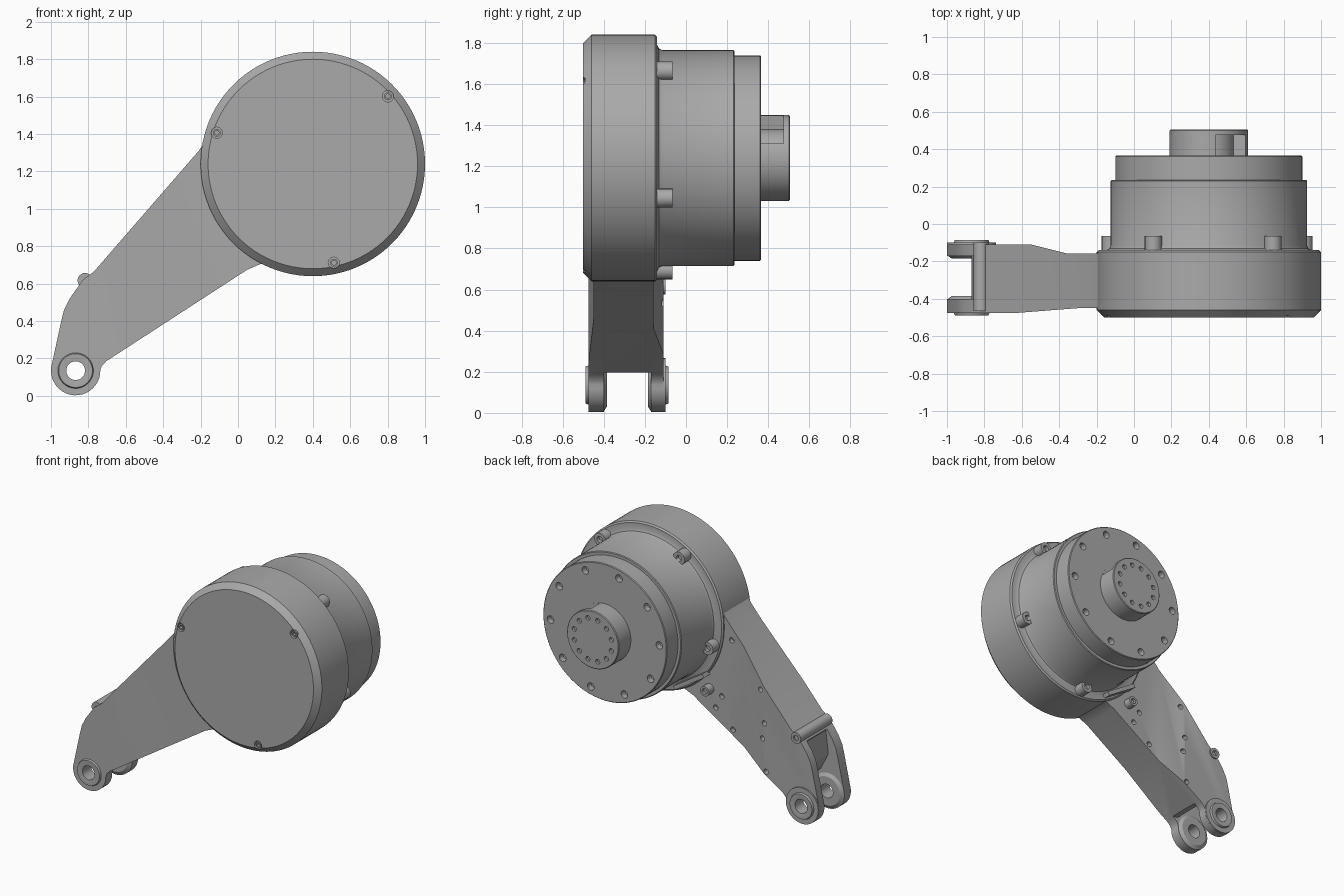
import bpy, bmesh, math
from mathutils import Vector

if "Cube" in bpy.data.objects:
    bpy.data.objects.remove(bpy.data.objects["Cube"], do_unlink=True)

metal = bpy.data.materials.new("grey_metal")
metal.use_nodes = True
metal.diffuse_color = (0.4, 0.4, 0.4, 1)
metal.node_tree.nodes["Principled BSDF"].inputs["Base Color"].default_value = metal.diffuse_color

HUB = (0.4, 1.24)          # motor axis (x, z)
PIVOT = (-0.868, 0.135)    # fork axis (x, z)


def finish(name, bm):
    bmesh.ops.remove_doubles(bm, verts=bm.verts, dist=1e-5)
    bmesh.ops.recalc_face_normals(bm, faces=bm.faces)
    mesh = bpy.data.meshes.new(name)
    bm.to_mesh(mesh)
    bm.free()
    mesh.materials.append(metal)
    ob = bpy.data.objects.new(name, mesh)
    bpy.context.collection.objects.link(ob)
    return ob


def add_lathe(bm, centre, profile, steps=96, closed=False):
    """Spin (radius, y) points about an axis parallel to y."""
    vs = [bm.verts.new((centre[0] + r, y, centre[1])) for r, y in profile]
    pairs = list(zip(vs, vs[1:])) + ([(vs[-1], vs[0])] if closed else [])
    geom = vs + [bm.edges.new(p) for p in pairs]
    bmesh.ops.spin(bm, geom=geom, cent=(centre[0], 0, centre[1]), axis=(0, 1, 0),
                   angle=math.tau, steps=steps, use_duplicate=False)


def lathe(name, centre, profile, steps=96, closed=False):
    bm = bmesh.new()
    add_lathe(bm, centre, profile, steps, closed)
    return finish(name, bm)


def rods(name, centres, r, y0, y1, steps=20):
    """Solid round rods along y, one per (x, z) centre."""
    bm = bmesh.new()
    for c in centres:
        add_lathe(bm, c, [(0, y0), (r, y0), (r, y1), (0, y1)], steps)
    return finish(name, bm)


def prism(name, points, vector):
    """Extrude a flat outline along a vector."""
    bm = bmesh.new()
    face = bm.faces.new([bm.verts.new(p) for p in points])
    new = bmesh.ops.extrude_face_region(bm, geom=[face])["geom"]
    bmesh.ops.translate(bm, vec=Vector(vector),
                        verts=[v for v in new if isinstance(v, bmesh.types.BMVert)])
    return finish(name, bm)


def side_prism(name, outline, y0, y1):
    return prism(name, [(x, y0, z) for x, z in outline], (0, y1 - y0, 0))


def boolean(target, tool, operation="DIFFERENCE"):
    mod = target.modifiers.new("shape", "BOOLEAN")
    mod.operation, mod.solver, mod.object = operation, "EXACT", tool
    bpy.context.view_layer.objects.active = target
    bpy.ops.object.modifier_apply(modifier=mod.name)
    bpy.data.objects.remove(tool, do_unlink=True)


def ring_points(count, radius, phase, centre=HUB):
    angles = [math.radians(phase + 360 * i / count) for i in range(count)]
    return [(centre[0] + radius * math.cos(a), centre[1] + radius * math.sin(a)) for a in angles]


# Motor housing with chamfered front rim and narrower rear barrel
housing = lathe("motor_housing", HUB, [
    (0, -0.5), (0.56, -0.5), (0.6, -0.46), (0.6, -0.15), (0.59, -0.14), (0.55, -0.14),
    (0.533, -0.132), (0.525, -0.115), (0.525, 0.23), (0.52, 0.235), (0, 0.235)])
front_screws = ring_points(3, 0.54, 42)
boolean(housing, rods("cutter", front_screws, 0.03, -0.6, -0.475))
parts = [housing]
for c in front_screws:
    parts.append(lathe("front_screw", c, [(0.012, -0.46), (0.012, -0.495), (0.021, -0.495),
                                          (0.021, -0.46)], 20, True))

# Rear cap with its ring of bolt holes
cap = lathe("rear_cap", HUB, [(0, 0.2), (0.5, 0.2), (0.5, 0.36), (0.495, 0.365), (0, 0.365)])
boolean(cap, rods("cutter", ring_points(10, 0.44, -3), 0.027, 0.32, 0.5))
parts.append(cap)

# Output hub with a side notch and twelve holes
hub = lathe("output_hub", HUB, [(0, 0.34), (0.21, 0.34), (0.21, 0.5), (0.205, 0.505), (0, 0.505)])
boolean(hub, rods("cutter", ring_points(12, 0.155, 15), 0.017, 0.485, 0.6))
arc = [math.radians(20 + 60 * i / 8) for i in range(9)]
notch = [(HUB[0] + r * math.cos(a), HUB[1] + r * math.sin(a))
         for r, seq in ((0.25, arc), (0.14, arc[::-1])) for a in seq]
boolean(hub, side_prism("cutter", notch, 0.366, 0.475))
parts.append(hub)

# Screw lugs around the barrel
lug_spots = ring_points(5, 0.545, 51)
lugs = rods("housing_lugs", lug_spots, 0.046, -0.16, -0.065)
boolean(lugs, rods("cutter", lug_spots, 0.022, -0.09, 0))
parts.append(lugs)

# Arm: side outline trimmed by a plan outline that flares towards the fork
tip = [(PIVOT[0] + 0.132 * math.cos(a), PIVOT[1] + 0.132 * math.sin(a))
       for a in [math.radians(172 + 190 * i / 20) for i in range(21)]]
outline = [(0.2, 1.3), (-0.17, 1.37), (-0.21, 1.31), (-0.77, 0.665), (-0.83, 0.62), (-0.9, 0.52),
           (-0.93, 0.46), (-0.945, 0.4)] + tip + [(-0.728, 0.16), (-0.705, 0.185),
                                                 (0.05, 0.675), (0.12, 0.705), (0.2, 0.71)]
arm = side_prism("arm", outline, -0.6, 0.1)
plan = [(-1.1, -0.11), (-0.55, -0.11), (-0.36, -0.157), (0.3, -0.157),
        (0.3, -0.45), (-0.3, -0.45), (-0.62, -0.475), (-1.1, -0.475)]
boolean(arm, prism("cutter", [(x, y, -0.2) for x, y in plan], (0, 0, 2)), "INTERSECT")
slot = [(-1.1, -0.1), (-0.66, -0.1), (-0.68, 0.195), (-0.73, 0.2), (-0.81, 0.28), (-0.87, 0.4),
        (-0.85, 0.57), (-0.93, 0.68), (-1.1, 0.68)]
boolean(arm, side_prism("cutter", slot, -0.4, -0.17))
boolean(arm, rods("cutter", [PIVOT], 0.07, -0.7, 0.1, 40))
far_holes = [(-0.26, 1.16), (-0.18, 0.73), (-0.13, 0.635), (-0.27, 0.51)]
near_holes = [(-0.52, 0.885), (-0.555, 0.65), (-0.54, 0.535), (-0.57, 0.3)]
boolean(arm, rods("cutter", far_holes + near_holes, 0.019, -0.19, 0))
parts.append(arm)

# Fork bearings on both ears
for name, inner, face, outer in (("front_bearing", -0.385, -0.475, -0.488),
                                 ("rear_bearing", -0.185, -0.1, -0.085)):
    parts.append(lathe(name, PIVOT, [
        (0.05, inner), (0.105, inner), (0.131, (inner * 4 + face) / 5), (0.131, face),
        (0.095, face), (0.09, outer), (0.065, outer), (0.05, (outer * 4 + face) / 5)], 48, True))

# Cross knob on the arm's upper edge
knob_at = [(-0.818, 0.617)]
knob = rods("arm_knob", knob_at, 0.04, -0.465, -0.1, 24)
boolean(knob, rods("cutter", knob_at, 0.02, -0.13, 0))
parts.append(knob)

# Cable peg and straight lip where the arm meets the housing
peg_at = [(-0.08, 0.76)]
peg = rods("cable_peg", peg_at, 0.036, -0.17, -0.1)
boolean(peg, rods("cutter", peg_at, 0.02, -0.12, 0))
parts.append(peg)
parts.append(side_prism("housing_lip", [(-0.085, 0.865), (0.15, 0.715), (0.165, 0.74),
                                        (-0.07, 0.89)], -0.17, -0.085))

# Smooth round surfaces, keep edges crisp
bpy.ops.object.select_all(action="DESELECT")
for ob in parts:
    ob.select_set(True)
bpy.context.view_layer.objects.active = housing
bpy.ops.object.shade_smooth_by_angle(angle=math.radians(30))
